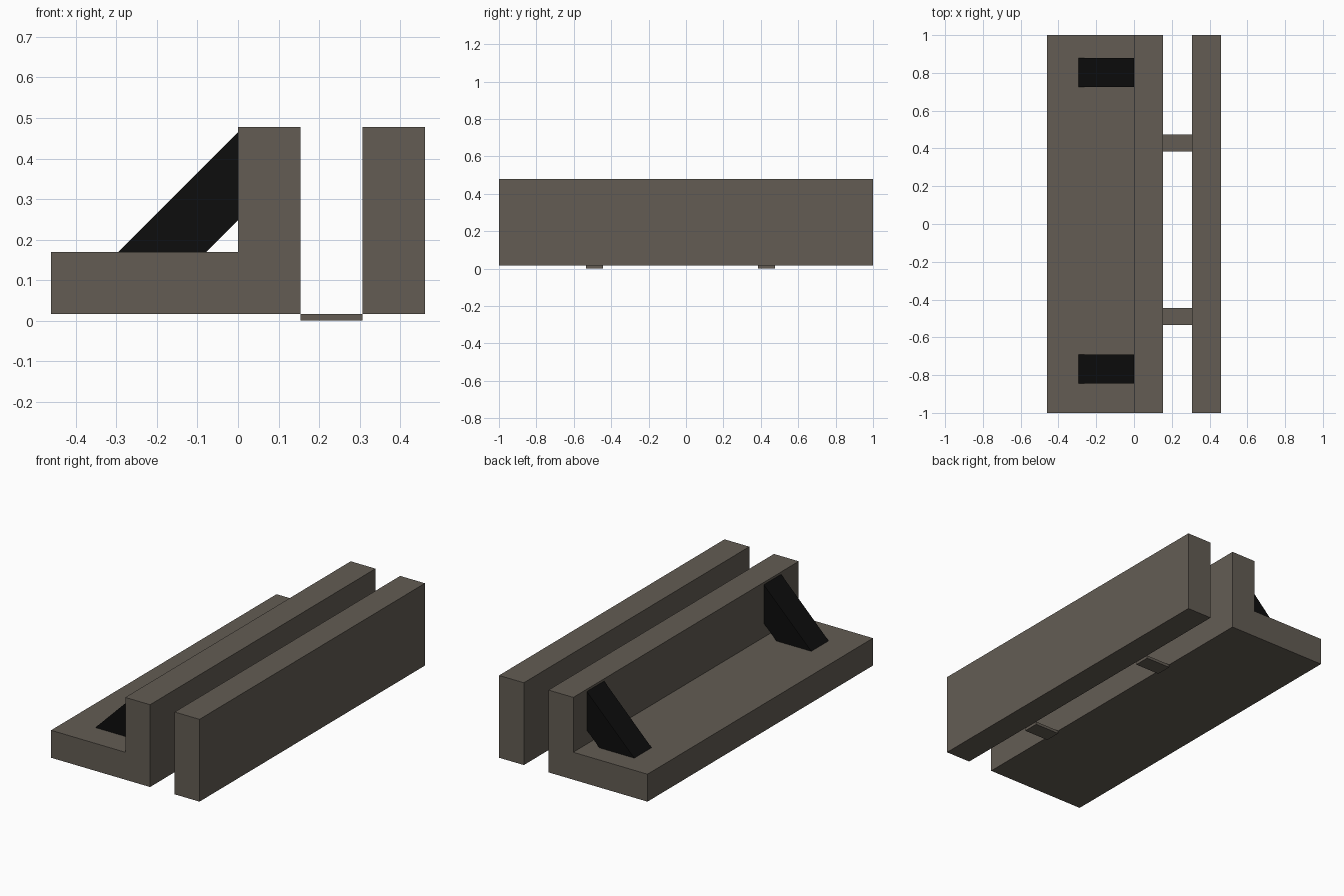
import bpy
import bmesh

# Remove the default cube
cube = bpy.data.objects.get("Cube")
if cube:
    bpy.data.objects.remove(cube, do_unlink=True)


def make_material(name, colour):
    mat = bpy.data.materials.new(name)
    mat.use_nodes = True
    mat.diffuse_color = colour
    mat.node_tree.nodes["Principled BSDF"].inputs["Base Color"].default_value = colour
    return mat


def extrude_profile(name, profile, y_min, y_max, mat):
    """Extrude an x-z outline along y into a solid part."""
    bm = bmesh.new()
    face = bm.faces.new([bm.verts.new((x, y_min, z)) for x, z in profile])
    result = bmesh.ops.extrude_face_region(bm, geom=[face])
    moved = [g for g in result["geom"] if isinstance(g, bmesh.types.BMVert)]
    bmesh.ops.translate(bm, verts=moved, vec=(0, y_max - y_min, 0))
    bmesh.ops.recalc_face_normals(bm, faces=bm.faces)
    mesh = bpy.data.meshes.new(name)
    bm.to_mesh(mesh)
    bm.free()
    mesh.materials.append(mat)
    obj = bpy.data.objects.new(name, mesh)
    bpy.context.collection.objects.link(obj)
    return obj


def rectangle(x0, x1, z0, z1):
    return [(x0, z0), (x1, z0), (x1, z1), (x0, z1)]


stone = make_material("warm grey", (0.125, 0.108, 0.088, 1))
black = make_material("black", (0.004, 0.004, 0.004, 1))

SIDE, INNER, GAP = 0.461, 0.154, 0.307
BASE, LEDGE, TOP = 0.016, 0.17, 0.478

# L-shaped beam: flat ledge with an upright wall
l_outline = [(-SIDE, BASE), (INNER, BASE), (INNER, TOP),
             (0, TOP), (0, LEDGE), (-SIDE, LEDGE)]
extrude_profile("ledge_and_wall", l_outline, -1, 1, stone)

# Free-standing outer wall
extrude_profile("outer_wall", rectangle(GAP, SIDE, BASE, TOP), -1, 1, stone)

# Thin straps bridging the gap underneath
for side, y in (("front", -0.49), ("back", 0.43)):
    extrude_profile(side + "_strap", rectangle(INNER, GAP, 0, BASE),
                    y - 0.045, y + 0.045, stone)

# Diagonal braces between the ledge and the wall
brace_outline = [(-0.295, LEDGE), (-0.078, LEDGE), (0, 0.248), (0, 0.465)]
for side, y in (("front", -0.767), ("back", 0.803)):
    extrude_profile(side + "_brace", brace_outline, y - 0.077, y + 0.077, black)
